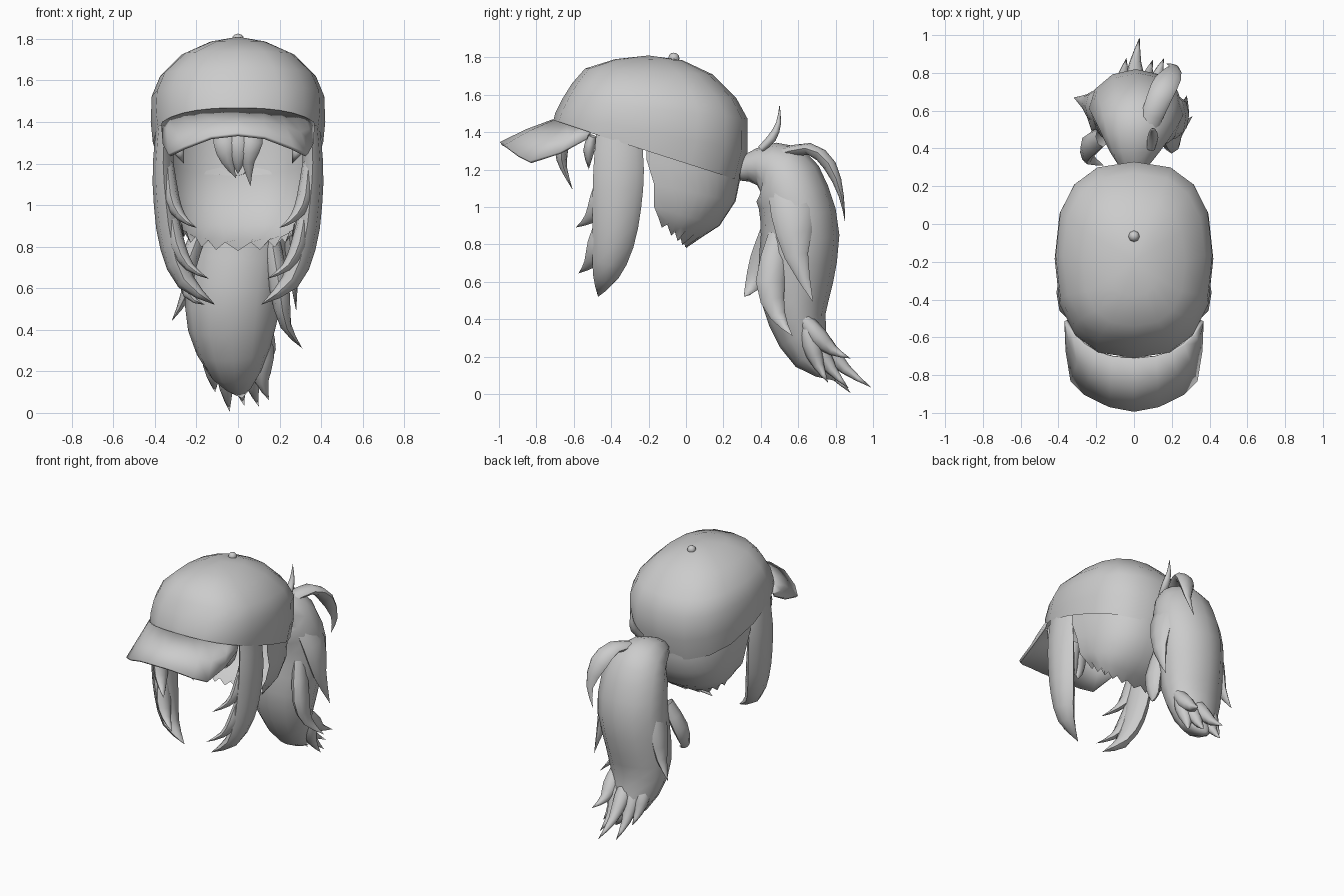
import bpy, bmesh, math
from mathutils import Vector

if "Cube" in bpy.data.objects:
    bpy.data.objects.remove(bpy.data.objects["Cube"])


def loft(name, rings, closed=True, angle=60):
    """Skin a list of equally long point rings; collapsed rings become tips."""
    bm = bmesh.new()
    rows = [[bm.verts.new(p) for p in r] for r in rings]
    n = len(rows[0])
    for a, b in zip(rows, rows[1:]):
        for i in range(n if closed else n - 1):
            j = (i + 1) % n
            bm.faces.new((a[i], a[j], b[j], b[i]))
    bmesh.ops.remove_doubles(bm, verts=bm.verts, dist=0.0005)
    bmesh.ops.recalc_face_normals(bm, faces=bm.faces)
    me = bpy.data.meshes.new(name)
    bm.to_mesh(me)
    bm.free()
    ob = bpy.data.objects.new(name, me)
    bpy.context.collection.objects.link(ob)
    bpy.ops.object.select_all(action='DESELECT')
    ob.select_set(True)
    bpy.context.view_layer.objects.active = ob
    bpy.ops.object.shade_smooth_by_angle(angle=math.radians(angle))
    return ob


def spline(vals, steps):
    """Catmull-Rom resampling of vectors."""
    v = [Vector(p) for p in vals]
    v = [2 * v[0] - v[1]] + v + [2 * v[-1] - v[-2]]
    out = []
    for i in range(1, len(v) - 2):
        a, b, c, d = v[i - 1:i + 3]
        for s in range(steps):
            t = s / steps
            out.append(0.5 * (2 * b + (c - a) * t + (2 * a - 5 * b + 4 * c - d) * t * t
                              + (3 * b - a - 3 * c + d) * t ** 3))
    return out + [v[-2]]


def tube(name, path, radii, ref, sides=8, steps=2):
    """Tapered tube; radii are (along ref, across ref)."""
    pts = spline(path, steps)
    rad = spline([(a, b, 0) for a, b in radii], steps)
    rings = []
    for i, p in enumerate(pts):
        t = (pts[min(i + 1, len(pts) - 1)] - pts[max(i - 1, 0)]).normalized()
        u = Vector(ref)
        u = (u - u.dot(t) * t).normalized()
        w = t.cross(u)
        rings.append([p + u * rad[i].x * math.cos(k * math.tau / sides)
                      + w * rad[i].y * math.sin(k * math.tau / sides) for k in range(sides)])
    return loft(name, rings)


def strand(name, path, a, b, ref):
    """Pointed hair strand that swells and then tapers to a tip."""
    n = len(path) - 1
    prof = [0.75 + 0.25 * math.sin(math.pi * i / n) if i < n * 0.6 else 1.6 * (1 - i / n)
            for i in range(n + 1)]
    return tube(name, path, [(a * s, b * s) for s in prof], ref)


def bulge(v):
    return math.copysign(abs(v) ** 0.8, v)


def cap_point(ring, ang):
    """Point on a tilted cap ring; angle 0 is the front."""
    yf, zf, yb, zb, w = ring
    k = 0.5 - 0.5 * bulge(math.cos(ang))
    return Vector((w * bulge(math.sin(ang)), yf + (yb - yf) * k, zf + (zb - zf) * k))


# Cap crown
cap = [(-.71, 1.46, .29, 1.14, .41), (-.70, 1.50, .33, 1.30, .42), (-.66, 1.58, .33, 1.47, .415),
       (-.61, 1.66, .27, 1.58, .375), (-.54, 1.74, .14, 1.71, .27), (-.38, 1.79, -.02, 1.785, .13),
       (-.2, 1.81, -.2, 1.81, 0)]
loft("cap_crown", [[cap_point(r, k * math.tau / 16) for k in range(16)] for r in cap])

# Cap button
bpy.ops.mesh.primitive_uv_sphere_add(segments=8, ring_count=6, radius=.03, location=(0, -.065, 1.795))
bpy.context.object.name = "cap_button"
bpy.ops.object.shade_smooth()

# Brim, lofted from the crown's rim to its outer edge
edge = [(0, -.99, 1.34), (.13, -.965, 1.325), (.26, -.90, 1.275),
        (.33, -.83, 1.24), (.355, -.67, 1.29), (.36, -.53, 1.365)]
inner, outer = [], []
for i in range(-5, 6):
    inner.append(cap_point(cap[0], math.radians(58) * i / 5))
    x, y, z = edge[abs(i)]
    outer.append(Vector((math.copysign(x, i), y, z)))
middle = [(a + b) / 2 + Vector((0, 0, .008)) for a, b in zip(inner, outer)]
brim = loft("cap_brim", [inner, middle, outer], closed=False, angle=40)
m = brim.modifiers.new("thickness", 'SOLIDIFY')
m.thickness, m.offset = .018, 0

# Back hair shell with a ragged lower edge: width, side y, back y, side z, back z
shell = [(.385, -.21, .29, 1.40, 1.40), (.385, -.21, .29, 1.25, 1.15), (.375, -.17, .265, 1.12, 1.03),
         (.345, -.17, .18, 1.0, .90), (.31, -.15, .08, .95, .835), (.27, -.13, 0, .91, .80)]
rings = []
for n, (w, ys, yb, zs, zb) in enumerate(shell):
    row = []
    for k in range(21):
        t = math.pi * k / 20
        s = bulge(math.sin(t))
        jag = (.02 if k % 2 else -.02) if n == 5 else 0
        row.append((w * bulge(math.cos(t)), ys + (yb - ys) * s, zs + (zb - zs) * s + jag))
    rings.append(row)
loft("back_hair", rings, closed=False)

# Side locks and small fringe strands, mirrored
Y, X = (0, 1, 0), (1, 0, 0)
for s, side in ((1, "right"), (-1, "left")):
    def flip(path):
        return [(s * x, y, z) for x, y, z in path]
    tube("side_lock_" + side,
         flip([(.35, -.36, 1.40), (.36, -.36, 1.2), (.345, -.37, 1.0), (.315, -.39, .8),
               (.25, -.43, .63), (.11, -.47, .52)]),
         [(.12, .04), (.135, .05), (.13, .06), (.11, .06), (.07, .045), (0, 0)], Y)
    strand("side_lock_upper_tip_" + side,
           flip([(.34, -.41, 1.2), (.32, -.45, 1.03), (.27, -.51, .94), (.2, -.59, .89)]), .07, .04, Y)
    strand("side_lock_lower_tip_" + side,
           flip([(.32, -.42, .95), (.29, -.46, .8), (.23, -.51, .7), (.14, -.575, .645)]), .07, .04, Y)
    strand("side_fringe_" + side,
           flip([(.32, -.50, 1.38), (.3, -.52, 1.3), (.26, -.52, 1.2)]), .04, .03, X)

# Centre fringe
for i, (x0, x1, y1, z1) in enumerate([(0, 0, -.63, 1.15), (.06, .06, -.605, 1.09), (-.06, -.01, -.62, 1.13)]):
    strand("fringe_%d" % i, [(x0, -.63, 1.42), (x0, -.665, 1.30), (x0 * .8, -.655, 1.21), (x1, y1, z1)],
           .06, .035, X)

# Ponytail body
tube("ponytail",
     [(0, .27, 1.19), (0, .38, 1.215), (.01, .50, 1.18), (.02, .575, 1.05), (.01, .61, .85),
      (-.02, .585, .60), (-.03, .595, .40), (-.01, .67, .20), (.02, .80, .07)],
     [(.05, .05), (.13, .10), (.20, .18), (.24, .195), (.25, .21), (.235, .20), (.21, .155),
      (.13, .10), (0, 0)], X, sides=12)

# Ponytail locks over the body
strand("flyaway", [(.09, .40, 1.31), (.1, .46, 1.37), (.1, .495, 1.45), (.1, .50, 1.55)], .03, .025, X)
strand("top_loop", [(.06, .48, 1.28), (.13, .66, 1.31), (.18, .77, 1.22), (.21, .83, 1.06), (.17, .85, .92)],
       .07, .035, X)
strand("outer_lock", [(.12, .52, 1.2), (.22, .57, .97), (.26, .59, .74), (.28, .68, .49)], .12, .06, Y)
strand("lower_lock", [(.16, .5, .85), (.2, .45, .6), (.23, .49, .42), (.31, .57, .31)], .08, .05, Y)
strand("rear_lock", [(-.17, .6, .95), (-.21, .62, .75), (-.25, .64, .57), (-.32, .67, .44)], .09, .05, Y)
strand("inner_lock", [(-.17, .46, .9), (-.24, .41, .72), (-.24, .35, .57), (-.16, .31, .52)], .07, .045, Y)

# Ponytail end tips
tips = [(-.04, .88, .005), (.03, .99, .035), (.10, .87, .03), (.16, .88, .19), (-.11, .79, .10), (.15, .76, .06)]
for i, (x, y, z) in enumerate(tips):
    x0 = x * .9 - .02
    strand("ponytail_tip_%d" % i,
           [(x0, .63, .40), (x0, .63 + (y - .63) * .3, .25 + z * .3), (x0, .63 + (y - .63) * .62, .11 + z * .65),
            (x, y, z)], .06, .055, X)
